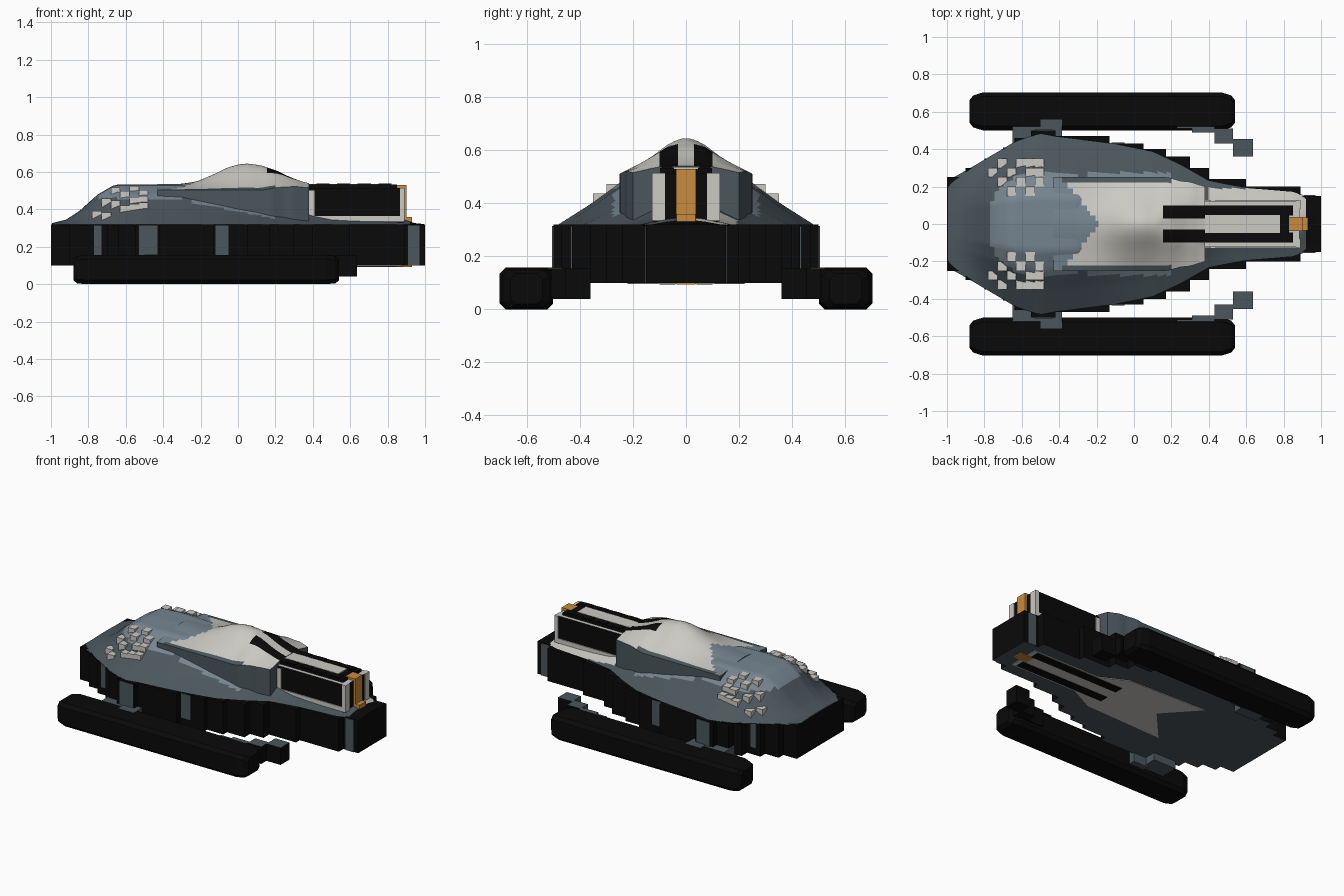
import bpy, bmesh, math

if "Cube" in bpy.data.objects:
    bpy.data.objects.remove(bpy.data.objects["Cube"])

def mat(name, c):
    m = bpy.data.materials.new(name)
    m.diffuse_color = (*c, 1)
    m.use_nodes = True
    m.node_tree.nodes["Principled BSDF"].inputs["Base Color"].default_value = m.diffuse_color
    return m

BLACK, SLATE, BLUE, BEIGE, GOLD = range(5)
MATS = [mat("black", (.0028, .0028, .0028)), mat("dark slate", (.07, .094, .108)),
        mat("light blue grey", (.18, .235, .28)), mat("warm white", (.60, .585, .545)),
        mat("amber", (.58, .26, .045))]

def lerp(table, x):
    """Piecewise linear lookup."""
    if x <= table[0][0]:
        return table[0][1]
    for (a, u), (b, v) in zip(table, table[1:]):
        if x <= b:
            return u + (v - u) * (x - a) / (b - a)
    return table[-1][1]

def finish(name, verts, faces, rule, smooth=False):
    me = bpy.data.meshes.new(name)
    me.from_pydata(verts, [], faces)
    bm = bmesh.new()
    bm.from_mesh(me)
    bmesh.ops.recalc_face_normals(bm, faces=bm.faces)
    bm.normal_update()
    bm.to_mesh(me)
    bm.free()
    for m in MATS:
        me.materials.append(m)
    for p in me.polygons:
        p.material_index = rule(p.center, p.normal) if callable(rule) else rule
    ob = bpy.data.objects.new(name, me)
    bpy.context.collection.objects.link(ob)
    if smooth:
        bpy.ops.object.select_all(action='DESELECT')
        ob.select_set(True)
        bpy.context.view_layer.objects.active = ob
        bpy.ops.object.shade_smooth_by_angle(angle=math.radians(35))
    return ob

def prism(name, pts, z0, z1, rule):
    n = len(pts)
    v = [(x, y, z0) for x, y in pts] + [(x, y, z1) for x, y in pts]
    f = [tuple(range(n)), tuple(range(n, 2 * n))]
    f += [(i, (i + 1) % n, n + (i + 1) % n, n + i) for i in range(n)]
    return finish(name, v, f, rule)

def box(name, x0, x1, y0, y1, z0, z1, rule):
    return prism(name, [(x0, y0), (x1, y0), (x1, y1), (x0, y1)], z0, z1, rule)

def loft(name, sections, rule, smooth=False):
    n = len(sections[0])
    v = [p for s in sections for p in s]
    f = [(k * n + i, k * n + (i + 1) % n, (k + 1) * n + (i + 1) % n, (k + 1) * n + i)
         for k in range(len(sections) - 1) for i in range(n)]
    f += [tuple(range(n)), tuple(range(len(v) - n, len(v)))]
    return finish(name, v, f, rule, smooth)

# Stepped lower hull
STEPS = [(-1, .25), (-.9, .3), (-.8, .35), (-.7, .41), (-.64, .46), (-.55, .5), (-.42, .47),
         (-.13, .43), (.05, .40), (.17, .36), (.3, .3), (.4, .24), (.6, .2), (.89, .15), (1, .15)]
half = []
for (x, w), (x2, _) in zip(STEPS, STEPS[1:]):
    half += [(x, w), (x2, w)]
outline = half + [(x, -y) for x, y in reversed(half)]
prism("lower_hull", outline, .1, .32, lambda c, n: SLATE if n.z < -.5 else BLACK)

# Slate strips on the hull walls
for i, (a, b) in enumerate([(-.77, -.73), (-.53, -.43), (-.12, -.05), (.91, .97)]):
    w = [s[1] for s in STEPS if s[0] <= a + .001][-1]
    for s in (-1, 1):
        box(f"hull_strip_{i}", a, b, s * (w - .003), s * (w + .005), .15 if i < 3 else .1, .315, SLATE)

# Sloped smooth deck
WIDTH = [(-1, .23), (-.9, .285), (-.62, .45), (-.5, .485), (-.42, .47), (-.1, .43), (.1, .39),
         (.25, .32), (.4, .235), (.6, .2), (.86, .18), (.92, .145), (1, .14)]
CREST = [(-1, .325), (-.92, .345), (-.85, .39), (-.75, .48), (-.66, .532), (-.3, .532),
         (0, .46), (.38, .39), (.5, .36), (.89, .345), (.95, .325), (1, .322)]
SIDE = [(0, 1), (.3, .98), (.5, .77), (.75, .36), (1, 0)]

def deck_z(x, y):
    t = min(1, abs(y) / lerp(WIDTH, x))
    return .318 + (lerp(CREST, x) - .318) * lerp(SIDE, t)

def deck_rule(c, n):
    if c.z < .317 or c.x > .93:
        return BLACK
    if c.x > .4:
        return BEIGE if c.y > 0 and c.y < .19 else SLATE
    if c.x < -.25:
        return BLUE if c.z > .46 else SLATE
    return BLUE if abs(c.y) < .275 and c.x < .2 else SLATE

secs = []
for i in range(81):
    x = -.995 + 1.99 * i / 80
    w = lerp(WIDTH, x)
    ys = [w * (j / 24 - 1) for j in range(49)]
    secs.append([(x, y, deck_z(x, y)) for y in ys] + [(x, w, .315), (x, -w, .315)])
loft("deck", secs, deck_rule, True)

# Raised cabin with ridged roof
ROOF = [(-.43, .536), (-.3, .537), (-.22, .55), (-.14, .583), (-.06, .622), (0, .64), (.05, .645),
        (.12, .636), (.2, .61), (.28, .572), (.34, .55), (.4, .535)]
RIDGE = [(0, 1), (.02, .99), (.06, .88), (.15, .4), (.24, .0)]
ROWS = [.25, .222, .19, .16, .13, .1, .07, .045, .03, .015]
ROWS = [-r for r in ROWS] + [0] + ROWS[::-1]

def roof_z(x, y):
    flat = .08 * max(0, min(1, (x - .12) / .2))
    return .505 + (lerp(ROOF, x) - .505) * lerp(RIDGE, max(0, abs(y) - flat))

def cabin_rule(c, n):
    a = abs(c.y)
    if abs(n.z) < .3:
        return BEIGE if n.x > .7 and a > .19 else SLATE
    if c.x < -.18 - .85 * a:
        return BLUE
    if a > .222 and c.x < .2:
        return SLATE
    if c.x > .15 and .03 < a < .1:
        return BLACK
    return BEIGE

secs = []
for i in range(55):
    x = -.43 + .81 * i / 54
    k = lerp([(.18, 1), (.25, .92), (.3, .9), (.38, .8)], x)
    secs.append([(x, y * (k if abs(y) > .1 else 1), roof_z(x, y)) for y in ROWS]
                + [(x, .25 * k, .33), (x, -.25 * k, .33)])
loft("cabin", secs, cabin_rule, True)

# Long nose housing with trims, dark slots and amber tip
box("nose_housing", .36, .885, -.122, .122, .33, .515, lambda c, n: BEIGE if n.z > .5 else BLACK)
for s in (-1, 1):
    box("nose_lower_trim", .4, .888, s * .12, s * .128, .335, .365, BEIGE)
    box("nose_edge_trim", .865, .888, s * .12, s * .128, .365, .515, BEIGE)
    box("nose_rear_trim", .38, .41, s * .12, s * .128, .365, .5, BEIGE)
    box("nose_front_trim", .883, .89, s * .08, s * .128, .335, .515, BEIGE)
    box("nose_slot", .37, .85, s * .045, s * .098, .5, .533, BLACK)
    for i in range(4):
        box("slot_block", .42 + i * .11, .49 + i * .11, s * .05, s * .092, .53, .538, BLACK)
box("nose_centre_bar", .3, .78, -.047, .047, .5, .537, BEIGE)
box("nose_centre_end", .78, .83, -.047, .047, .5, .53, BLACK)
box("amber_tip", .82, .9, -.038, .038, .33, .53, GOLD)
box("amber_foot", .9, .93, -.035, .035, .32, .36, GOLD)

# Checkered tiles on the rear deck
for s in (-1, 1):
    for i in range(6):
        for j in range(6):
            x, y = -.755 + i * .05, .075 + j * .05
            band = .4 <= (y + .9 * -(x + .5) * -1 + .4) <= .74 and not (i > 2 and j < 2)
            if band and ((i + j) % 2 == 0 or (i > 3 and j > 3)):
                z = deck_z(x, y)
                box("deck_tile", x - .025, x + .025, s * (y - .025), s * (y + .025),
                    z - .03, z + .014, BEIGE)

# Side pontoons with chamfered ends
def ring(x, cy, hy, z0, z1, ch):
    q = [(-hy + ch, z0), (hy - ch, z0), (hy, z0 + ch), (hy, z1 - ch),
         (hy - ch, z1), (-hy + ch, z1), (-hy, z1 - ch), (-hy, z0 + ch)]
    return [(x, cy + y, z) for y, z in q]

for s, side in ((-1, "near"), (1, "far")):
    cy = .602 * s
    loft(f"pontoon_{side}", [ring(-.88, cy, .06, .02, .135, .02), ring(-.86, cy, .085, .005, .15, .022),
                             ring(-.81, cy, .101, 0, .157, .022), ring(.47, cy, .101, 0, .157, .022),
                             ring(.52, cy, .085, .005, .15, .022), ring(.54, cy, .06, .02, .135, .02)], BLACK)
    # Stepped struts, slate on top
    top = lambda c, n: SLATE if n.z > .5 or n.x < -.5 else BLACK
    for i, (a, b, y0, y1) in enumerate([(.23, .33, .51, .555), (.31, .43, .49, .54), (.43, .53, .43, .51),
                                        (.53, .635, .36, .455)]):
        box(f"front_strut_{side}_{i}", a, b, s * y0, s * y1, .04, .155, top)
    box(f"rear_strut_{side}_outer", -.5, -.385, s * .46, s * .56, .04, .158, SLATE)
    box(f"rear_strut_{side}_inner", -.65, -.48, s * .38, s * .53, .05, .155, SLATE)

# Underside painted plates
prism("belly_panel", [(-.38, .22), (-.18, 0), (-.38, -.22), (.2, -.2), (.38, -.11), (.88, -.11),
                      (.88, .11), (.38, .11), (.2, .2)], .096, .101, BEIGE)
for s in (-1, 1):
    box("belly_slot", .18, .85, s * .04, s * .1, .093, .1, BLACK)
box("belly_amber", .83, .93, -.035, .035, .093, .1, GOLD)
